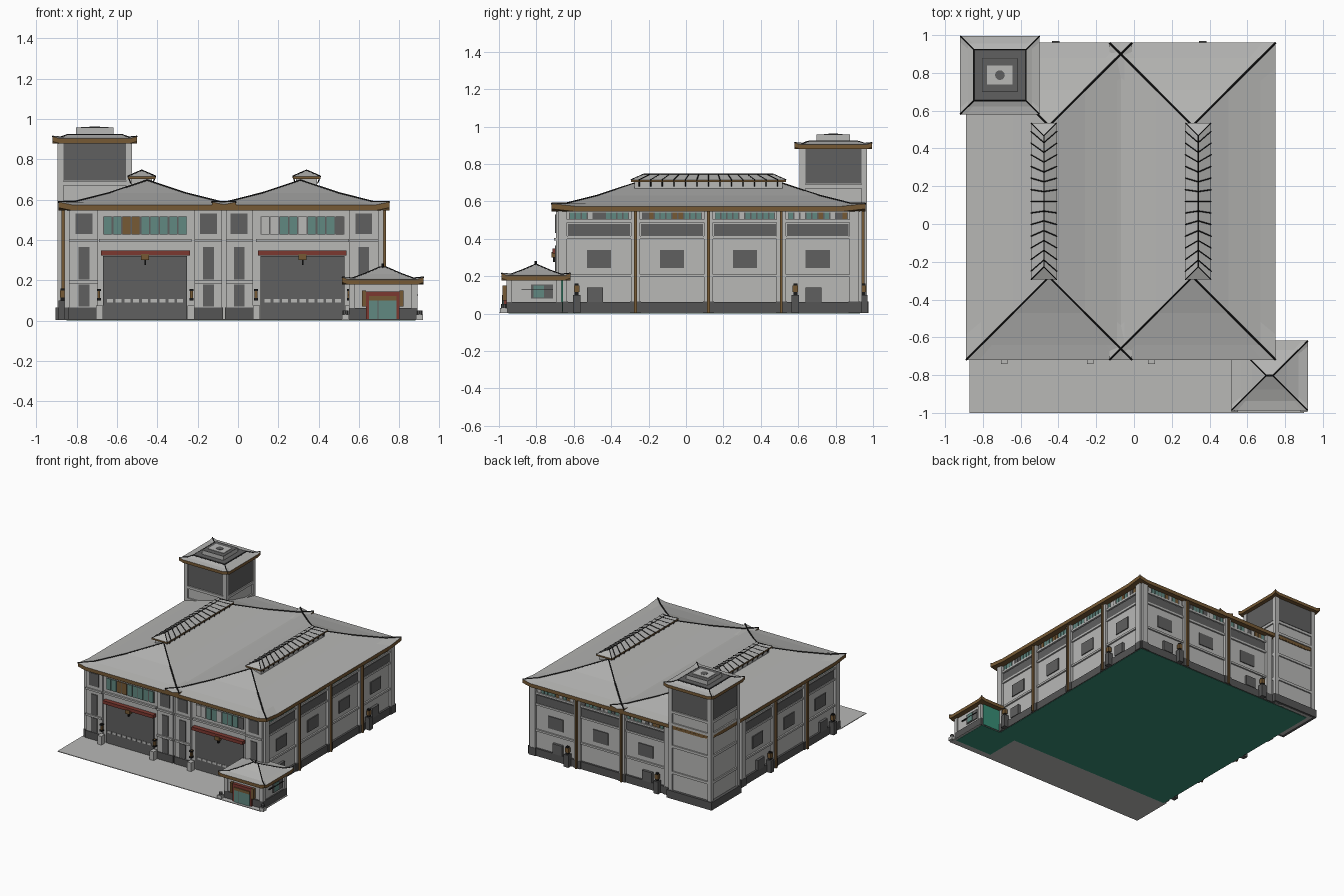
import bpy, bmesh, random
from mathutils import Vector, Matrix

random.seed(4)
cube = bpy.data.objects.get("Cube")
if cube:
    bpy.data.objects.remove(cube, do_unlink=True)


def material(name, r, g, b):
    m = bpy.data.materials.new(name)
    m.use_nodes = True
    m.diffuse_color = (r, g, b, 1)
    m.node_tree.nodes["Principled BSDF"].inputs["Base Color"].default_value = (r, g, b, 1)
    return m


LIGHT = material("light_stone", .48, .48, .47)
ROOF = material("roof_grey", .46, .46, .45)
DARK = material("dark_panel", .115, .115, .115)
BASE = material("plinth_grey", .09, .09, .09)
BROWN = material("brown_trim", .18, .1, .035)
RED = material("red_beam", .2, .04, .03)
TEAL = material("teal_glass", .12, .25, .22)
GREEN = material("green_floor", .04, .27, .18)
BLACK = material("black_ridge", .01, .01, .01)


class Part:
    """Collects boxes, rods and faces into one named mesh."""
    def __init__(self, name):
        self.name, self.bm, self.mats = name, bmesh.new(), []

    def slot(self, mat):
        if mat not in self.mats:
            self.mats.append(mat)
        return self.mats.index(mat)

    def paint(self, verts, mat):
        for f in {f for v in verts for f in v.link_faces}:
            f.material_index = self.slot(mat)

    def box(self, x0, x1, y0, y1, z0, z1, mat):
        m = Matrix.Translation(((x0 + x1) / 2, (y0 + y1) / 2, (z0 + z1) / 2))
        m = m @ Matrix.Diagonal((abs(x1 - x0), abs(y1 - y0), abs(z1 - z0), 1))
        self.paint(bmesh.ops.create_cube(self.bm, size=1, matrix=m)["verts"], mat)

    def rod(self, pts, r, mat, sides=4):
        for a, b in zip(pts, pts[1:]):
            d = Vector(b) - Vector(a)
            if d.length < .001:
                continue
            m = Matrix.Translation((Vector(a) + Vector(b)) / 2) @ d.to_track_quat('Z', 'Y').to_matrix().to_4x4()
            new = bmesh.ops.create_cone(self.bm, cap_ends=True, segments=sides, radius1=r,
                                        radius2=r, depth=d.length, matrix=m)
            self.paint(new["verts"], mat)

    def done(self):
        mesh = bpy.data.meshes.new(self.name)
        self.bm.to_mesh(mesh)
        self.bm.free()
        for m in self.mats:
            mesh.materials.append(m)
        ob = bpy.data.objects.new(self.name, mesh)
        bpy.context.collection.objects.link(ob)


def hip_roof(name, x0, x1, y0, y1, rings, lift=.015, drop=.028, ridge=.005):
    """Concave hipped roof with lifted corners, fascia, soffit and ridge lines."""
    p = Part(name)

    def loop(inset, z, up):
        c = [Vector(v) for v in ((x0 + inset, y0 + inset, z), (x1 - inset, y0 + inset, z),
                                 (x1 - inset, y1 - inset, z), (x0 + inset, y1 - inset, z))]
        out = []
        for a, b in zip(c, c[1:] + c[:1]):
            out += [a + Vector((0, 0, up)), a.lerp(b, .08), a.lerp(b, .92)]
        return out

    loops = [loop(0, rings[0][1] - drop, lift)]
    loops += [loop(i, z, 0 if k else lift) for k, (i, z) in enumerate(rings)]
    vs = [[p.bm.verts.new(v) for v in l] for l in loops]
    for k in range(len(vs) - 1):
        for i in range(12):
            j = (i + 1) % 12
            f = p.bm.faces.new((vs[k][i], vs[k][j], vs[k + 1][j], vs[k + 1][i]))
            f.material_index = p.slot(ROOF if k else BROWN)
    p.bm.faces.new(vs[0][::-1]).material_index = p.slot(BROWN)
    p.bm.faces.new(vs[-1]).material_index = p.slot(ROOF)
    bmesh.ops.remove_doubles(p.bm, verts=p.bm.verts, dist=.0005)
    bmesh.ops.recalc_face_normals(p.bm, faces=p.bm.faces)
    for c in (0, 3, 6, 9):
        p.rod([l[c] for l in loops[1:]], ridge, BLACK)
        p.rod([loops[-1][c], loops[-1][(c + 3) % 12]], ridge, BLACK)
    p.done()


def wall(part, axis, pos, sign):
    """Returns a box function in wall coordinates: along, outward, up."""
    def put(u0, u1, d0, d1, z0, z1, mat):
        a, b = pos + sign * d0, pos + sign * d1
        if axis == 'x':
            part.box(a, b, u0, u1, z0, z1, mat)
        else:
            part.box(u0, u1, a, b, z0, z1, mat)
    return put


def strip(put, u0, u1, z0, z1, n):
    """Row of coloured window panes."""
    put(u0, u1, 0, .004, z0, z1, DARK)
    w = (u1 - u0) / n
    for i in range(n):
        mat = random.choice((TEAL, TEAL, TEAL, DARK, BROWN, LIGHT))
        put(u0 + i * w + .004, u0 + (i + 1) * w - .004, 0, .008, z0, z1, mat)


# Main hall and floor
hall = Part("main_hall")
hall.box(-.84, .70, -.68, .92, .003, .56, LIGHT)
hall.box(-.855, .715, .3, .935, .003, .062, BASE)
hall.box(-.855, .715, -.66, .3, .003, .062, BASE)
hall.done()
floor = Part("floor")
floor.box(-.85, .71, -.68, .93, 0, .002, GREEN)
floor.box(.56, .88, -.95, -.66, 0, .002, GREEN)
floor.done()
apron = Part("front_apron")
apron.box(-.87, .9, -1, -.67, .002, .007, LIGHT)
apron.done()


# Repeated bays on the side and back walls
def bays(name, axis, pos, sign, start, count, step):
    p = Part(name)
    put = wall(p, axis, pos, sign)
    end = start + step * count
    for z in (.195, .4, .487):
        put(start, end, 0, .012, z, z + .015, LIGHT)
    for i in range(count + 1):
        u = start + step * i
        put(u - .025, u + .025, 0, .02, .06, .55, LIGHT)
        put(u - .03, u + .03, 0, .022, .003, .065, BASE)
        if 0 < i < count:
            put(u - .007, u + .007, .02, .034, .003, .55, BROWN)
    for i in range(count):
        c = start + step * (i + .5)
        strip(put, c - .16, c + .16, .505, .54, 10)
        put(c - .165, c + .165, 0, .007, .412, .48, DARK)
        put(c - .065, c + .065, 0, .007, .245, .34, DARK)
        if i in (0, count - 1):
            put(c - .065, c + .02, 0, .02, .062, .14, DARK)
            put(c - .14, c - .1, .01, .05, .003, .1, BASE)
            put(c - .13, c - .11, .02, .04, .1, .16, BLACK)
            put(c - .135, c - .105, .018, .042, .115, .15, BROWN)
    p.done()


bays("right_wall_bays", 'x', .70, 1, -.66, 4, .39)
bays("left_wall_bays", 'x', -.84, -1, -.66, 3, .39)
bays("back_wall_bays", 'y', .92, 1, -.49, 3, .39)

# Front facade, mirrored about the valley between the roofs
front = Part("front_facade")
base_put = wall(front, 'y', -.68, -1)
for mirror in (False, True):
    def put(u0, u1, *rest):
        if mirror:
            u0, u1 = -.14 - u1, -.14 - u0
        base_put(u0, u1, *rest)
    strip(put, -.668, -.252, .428, .517, 9)
    put(-.668, -.252, 0, .008, .008, .32, DARK)
    for i in range(9):
        u = -.65 + i * .0435
        put(u, u + .03, .006, .011, .09, .107, LIGHT)
    put(-.678, -.238, 0, .035, .322, .347, RED)
    put(-.48, -.44, 0, .04, .3, .33, BROWN)
    put(-.464, -.456, 0, .03, .275, .3, BLACK)
    # Piers with inset panels
    for a, b, c, d in ((-.837, -.693, -.79, -.737), (-.215, -.08, -.173, -.119)):
        put(a, b, 0, .015, .008, .55, LIGHT)
        put(a - .005, b + .005, 0, .02, .008, .065, BASE)
        for z0, z1 in ((.07, .18), (.205, .365)):
            put(c, d, .01, .02, z0, z1, DARK)
        put(c - .015, d + .015, .01, .02, .43, .53, DARK)
        for z in (.185, .39):
            put(a, b, 0, .025, z, z + .015, LIGHT)
    put(-.69, -.23, 0, .015, .39, .405, LIGHT)
    for u in (-.705, -.25):
        put(u, u + .035, .015, .06, .007, .075, LIGHT)
    for u in (-.69, -.23):
        put(u - .007, u + .007, .015, .035, .1, .158, BROWN)
        put(u - .01, u + .01, .015, .04, .1, .112, BLACK)
        put(u - .01, u + .01, .015, .04, .146, .158, BLACK)
front.done()

# Twin main roofs and their ridge lanterns
PROFILE = ((0, .573), (.08, .589), (.25, .632), (.44, .695))
for side, x, lx in (("left", .31, .34), ("right", -.45, -.477)):
    hip_roof(side + "_main_roof", x - .44, x + .44, -.72, .96, PROFILE)
    hip_roof(side + "_lantern_roof", lx - .068, lx + .068, -.295, .535,
             ((0, .715), (.068, .745)), 0, .012, .003)
    lantern = Part(side + "_lantern")
    lantern.box(lx - .052, lx + .052, -.275, .515, .62, .71, LIGHT)
    for i in range(13):
        t = i / 6 - 1
        for s in (-1, 1):
            ridge_y, eave_y = .12 + t * .31, .12 + t * .37
            lantern.rod([(lx, ridge_y, .746), (lx + s * .069, eave_y, .716),
                         (lx + s * .054, eave_y, .68)], .003, BLACK)
    lantern.done()

# Rear tower
TX, TY = -.71, .788
tower = Part("tower")
tower.box(TX - .172, TX + .172, TY - .167, TY + .167, .003, .89, LIGHT)
tower.box(TX - .195, TX + .195, TY - .187, TY + .187, .003, .065, BASE)
for sx in (-1, 1):
    for sy in (-1, 1):
        x, y = TX + sx * .17, TY + sy * .165
        tower.box(x - .015, x + .015, y - .015, y + .015, .06, .89, LIGHT)
for z in (.195, .4, .575, .67):
    tower.box(TX - .182, TX + .182, TY - .177, TY + .177, z, z + .02, LIGHT)
tower.box(TX - .178, TX + .178, TY - .173, TY + .173, .55, .562, BROWN)
tower.box(TX - .155, TX + .155, TY - .174, TY + .174, .695, .88, DARK)
tower.box(TX - .179, TX + .179, TY - .15, TY + .15, .695, .88, DARK)
tower.done()
hip_roof("tower_roof", TX - .21, TX + .21, TY - .207, TY + .207,
         ((0, .903), (.04, .909), (.072, .92)), .01, .024, .004)
crown = Part("tower_crown")
crown.box(TX - .135, TX + .135, TY - .132, TY + .132, .915, .925, DARK)
crown.box(TX - .094, TX + .094, TY - .09, TY + .09, .92, .955, LIGHT)
crown.box(TX - .093, TX + .093, TY - .089, TY + .089, .95, .957, DARK)
crown.box(TX - .068, TX + .068, TY - .05, TY + .05, .95, .96, LIGHT)
crown.rod([(TX, TY, .95), (TX, TY, .962)], .026, DARK, 12)
crown.done()

# Entrance porch
porch = Part("porch")
porch.box(.56, .88, -.95, -.665, .003, .19, LIGHT)
porch.box(.55, .89, -.96, -.66, .003, .062, BASE)
for x in (.565, .875):
    for y in (-.945, -.68):
        porch.box(x - .015, x + .015, y - .015, y + .015, .06, .185, LIGHT)
porch.box(.71, .87, -.67, -.657, .01, .18, GREEN)
for d, x in ((1, .88), (-1, .56)):
    porch.box(x, x + d * .007, -.83, -.71, .08, .155, DARK)
    porch.box(x, x + d * .01, -.815, -.76, .085, .15, TEAL)
    porch.box(x, x + d * .012, -.88, -.71, .125, .13, BLACK)
porch.box(.634, .80, -.975, -.95, .005, .145, RED)
porch.box(.65, .785, -.98, -.95, .005, .1, TEAL)
porch.box(.692, .697, -.983, -.95, .005, .1, DARK)
porch.box(.65, .785, -.981, -.95, .1, .122, BROWN)
for x in (.625, .81):
    porch.box(x - .01, x + .01, -.98, -.955, .07, .15, BROWN)
for x in (.533, .9):
    porch.box(x - .018, x + .018, -.995, -.955, .004, .03, LIGHT)
    porch.rod([(x, -.975, .03), (x, -.975, .05)], .014, BASE, 8)
porch.rod([(.718, -.803, .255), (.718, -.803, .282)], .006, BLACK)
porch.done()
hip_roof("porch_roof", .516, .92, -.987, -.618,
         ((0, .203), (.05, .21), (.11, .232), (.184, .264)), .012, .025, .004)
